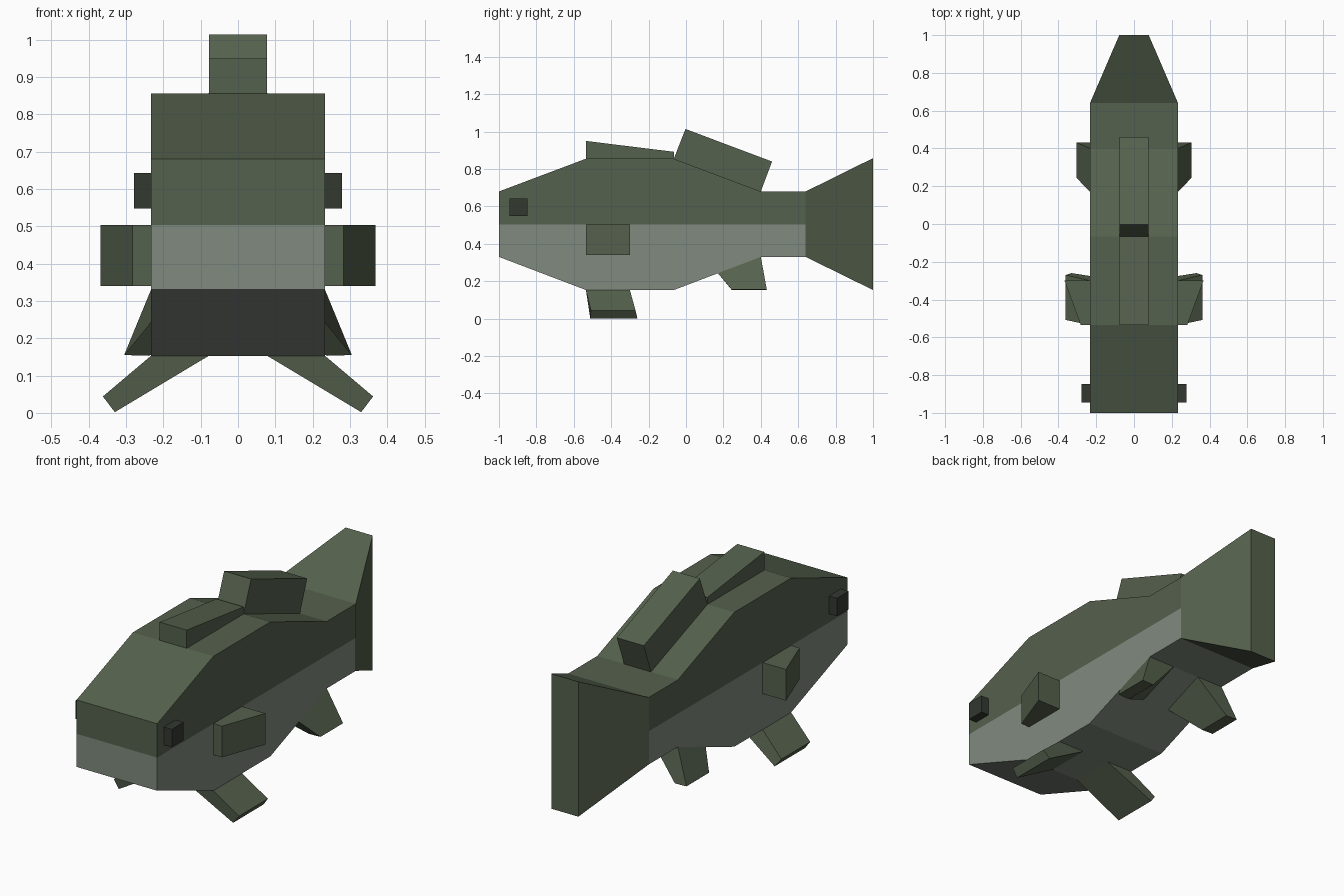
import bpy, bmesh

if "Cube" in bpy.data.objects:
    bpy.data.objects.remove(bpy.data.objects["Cube"])


def material(name, rgb):
    m = bpy.data.materials.new(name)
    m.diffuse_color = (*rgb, 1)
    m.use_nodes = True
    m.node_tree.nodes["Principled BSDF"].inputs["Base Color"].default_value = m.diffuse_color
    return m


GREEN = material("olive green", (0.091, 0.119, 0.074))
BELLY = material("pale belly", (0.216, 0.254, 0.209))
DARK = material("dark eye", (0.032, 0.041, 0.030))


def loft(name, rings, mats, cap_end=True, mirror=False):
    """Skin matching rings of points, flat shaded."""
    bm = bmesh.new()
    vs = [[bm.verts.new(p) for p in r] for r in rings]
    n = len(rings[0])
    for a, b in zip(vs, vs[1:]):
        for i in range(n):
            j = (i + 1) % n
            bm.faces.new((a[i], a[j], b[j], b[i]))
    if n == 4:
        bm.faces.new(vs[0])
    else:  # split nose cap at the colour line
        v = vs[0]
        bm.faces.new((v[0], v[1], v[2], v[5]))
        bm.faces.new((v[5], v[2], v[3], v[4]))
    if cap_end:
        bm.faces.new(vs[-1])
    bmesh.ops.recalc_face_normals(bm, faces=bm.faces)
    me = bpy.data.meshes.new(name)
    bm.to_mesh(me)
    bm.free()
    ob = bpy.data.objects.new(name, me)
    bpy.context.collection.objects.link(ob)
    for m in mats:
        me.materials.append(m)
    if mirror:
        ob.modifiers.new("mirror", "MIRROR").use_mirror_merge = False
    return ob


def slab(profile, w):
    """Side profile (y, z) extruded across x."""
    return [[(x, y, z) for y, z in profile] for x in (-w, w)]


# Body: six-sided rings with an edge along the colour line
W, MID, FIN = 0.233, 0.503, 0.078
sections = [(-1, .33, .68), (-.535, .153, .855), (-.065, .153, .855),
            (.40, .33, .68), (.64, .33, .68)]
rings = [[(-W, y, lo), (W, y, lo), (W, y, MID), (W, y, hi), (-W, y, hi), (-W, y, MID)]
         for y, lo, hi in sections]
body = loft("body", rings, [GREEN, BELLY], cap_end=False)
for f in body.data.polygons:
    f.material_index = 1 if f.center.z < MID else 0

# Tail: flares in height, narrows in width
loft("tail", [[(-w, y, lo), (w, y, lo), (w, y, hi), (-w, y, hi)]
              for w, y, lo, hi in ((W, .64, .33, .68), (FIN, 1, .153, .858))], [GREEN])

# Back fins
loft("front_back_fin", slab([(-.535, .85), (-.065, .85), (-.065, .892), (-.535, .95)], FIN), [GREEN])
loft("rear_back_fin", slab([(-.065, .855), (.40, .68), (.46, .84), (-.003, 1.014)], FIN), [GREEN])

# Side fins: wedge widening toward the rear
loft("side_fin", [[(.22, -.535, z), (.282, -.535, z), (.368, -.30, z), (.22, -.30, z)]
                  for z in (.34, .503)], [GREEN], mirror=True)

# Lower fins: splayed outward and down
loft("lower_fin", [
    [(.078, -.535, .153), (W, -.535, .153), (W, -.30, .153), (.078, -.30, .153)],
    [(.33, -.512, .002), (.362, -.508, .044), (.362, -.27, .044), (.33, -.26, .002)]],
    [GREEN], mirror=True)

# Rear lower fins: rooted on the sloping underside
loft("rear_lower_fin", [
    [(.078, .17, .243), (W, .17, .243), (W, .40, .33), (.078, .40, .33)],
    [(.238, .245, .153), (.305, .245, .155), (.305, .432, .155), (.238, .432, .153)]],
    [GREEN], mirror=True)

# Eyes
loft("eye", [[(x, -.945, .548), (x, -.848, .548), (x, -.848, .642), (x, -.945, .642)]
             for x in (.22, .279)], [DARK], mirror=True)
